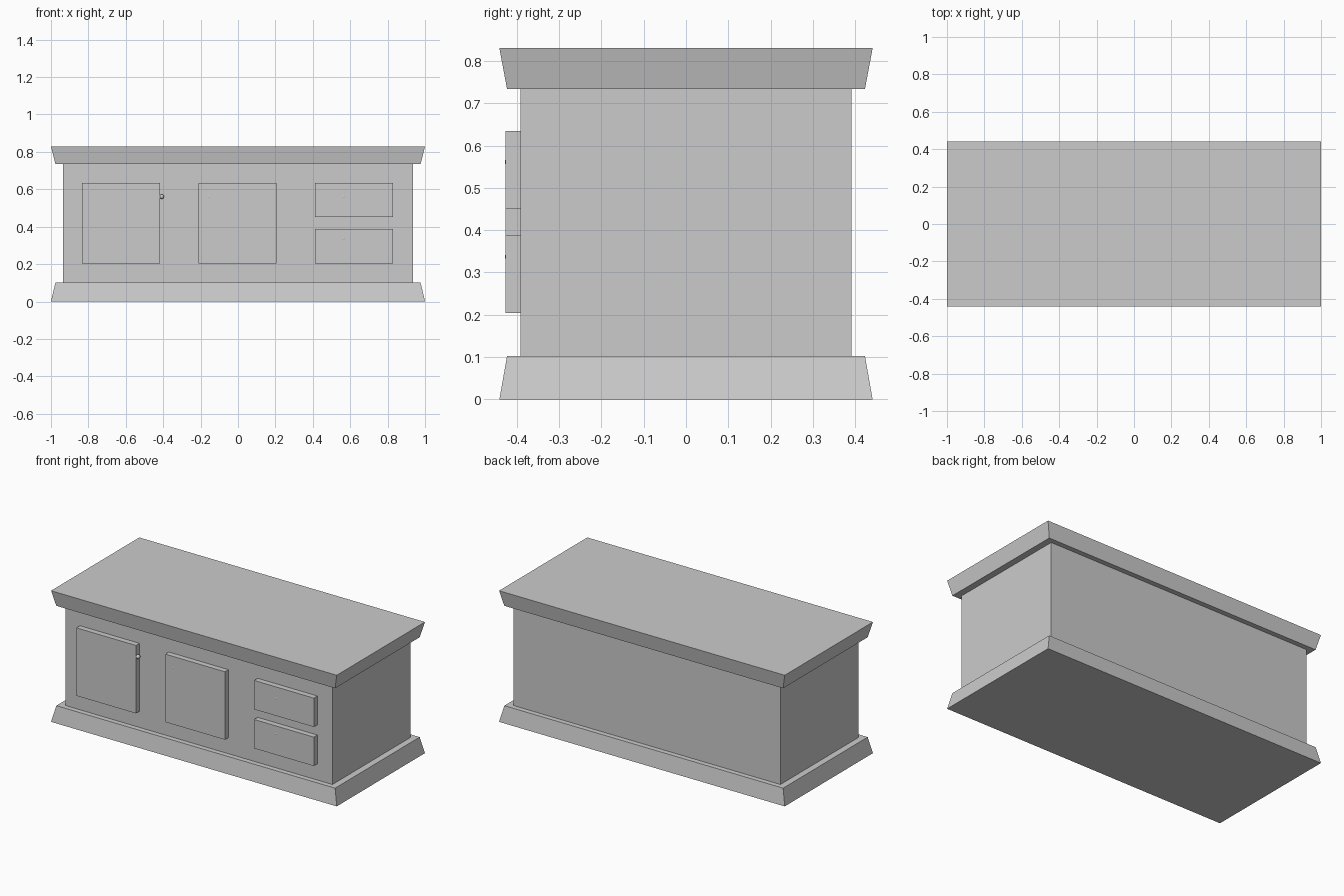
import bpy, bmesh
from mathutils import Matrix

if "Cube" in bpy.data.objects:
    bpy.data.objects.remove(bpy.data.objects["Cube"])

grey = bpy.data.materials.new("plain grey")
grey.diffuse_color = (0.6, 0.6, 0.6, 1)
grey.use_nodes = True
grey.node_tree.nodes["Principled BSDF"].inputs["Base Color"].default_value = grey.diffuse_color


def finish(name, bm):
    bmesh.ops.recalc_face_normals(bm, faces=bm.faces)
    mesh = bpy.data.meshes.new(name)
    bm.to_mesh(mesh)
    bm.free()
    mesh.materials.append(grey)
    obj = bpy.data.objects.new(name, mesh)
    bpy.context.collection.objects.link(obj)
    return obj


def slab(name, low, high, z0, z1):
    """Box centred on the z axis whose bottom and top half sizes may differ."""
    bm = bmesh.new()
    bmesh.ops.create_cube(bm, size=2)
    for v in bm.verts:
        hx, hy = high if v.co.z > 0 else low
        v.co = (v.co.x * hx, v.co.y * hy, z1 if v.co.z > 0 else z0)
    return finish(name, bm)


def panel(name, x0, x1, z0, z1):
    """Raised panel on the front of the cabinet."""
    obj = slab(name, ((x1 - x0) / 2, 0.0175), ((x1 - x0) / 2, 0.0175), z0, z1)
    obj.location = ((x0 + x1) / 2, -0.4085, 0)


def knob(name, x, z):
    """Small ball sunk almost flush into its panel."""
    bm = bmesh.new()
    bmesh.ops.create_uvsphere(bm, u_segments=16, v_segments=10, radius=0.0125,
                              matrix=Matrix.Translation((x, -0.4155, z)))
    for f in bm.faces:
        f.smooth = True
    finish(name, bm)


# Carcass, flared plinth and flared worktop
slab("cabinet_body", (0.935, 0.391), (0.935, 0.391), 0.10, 0.735)
slab("plinth", (1.0, 0.441), (0.976, 0.423), 0.0, 0.102)
slab("worktop", (0.976, 0.423), (1.0, 0.441), 0.734, 0.83)

# Doors and drawers
panel("left_door", -0.833, -0.416, 0.204, 0.634)
panel("middle_door", -0.211, 0.207, 0.204, 0.634)
panel("upper_drawer", 0.411, 0.829, 0.451, 0.634)
panel("lower_drawer", 0.411, 0.829, 0.204, 0.387)

# Knobs
knob("left_door_knob", -0.408, 0.561)
knob("middle_door_knob", -0.155, 0.561)
knob("upper_drawer_knob", 0.564, 0.561)
knob("lower_drawer_knob", 0.564, 0.337)
